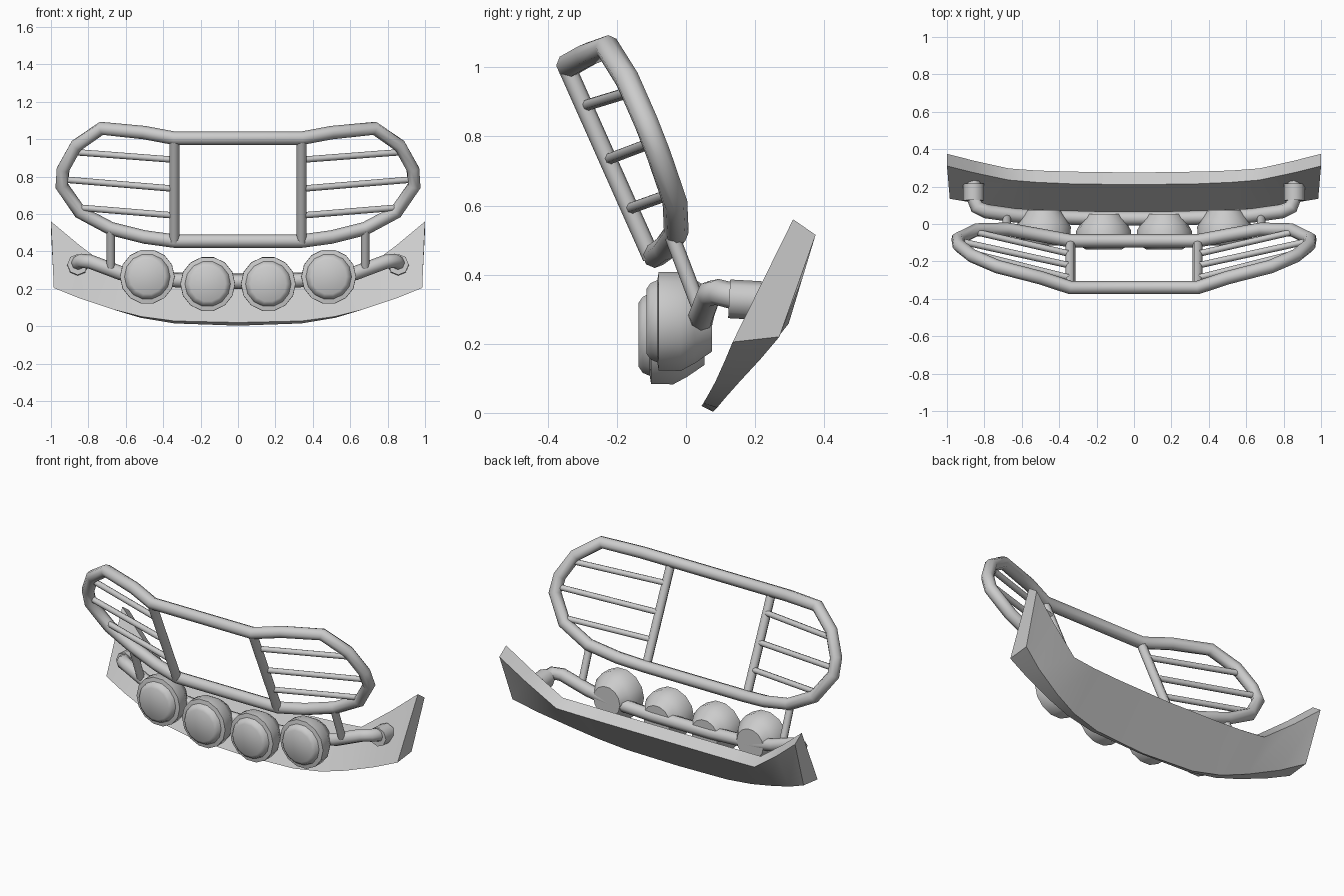
import bpy, bmesh, math
from mathutils import Matrix, Vector

if "Cube" in bpy.data.objects:
    bpy.data.objects.remove(bpy.data.objects["Cube"])

metal = bpy.data.materials.new("light_grey_metal")
metal.diffuse_color = (0.6, 0.6, 0.6, 1)
metal.use_nodes = True
metal.node_tree.nodes["Principled BSDF"].inputs["Base Color"].default_value = metal.diffuse_color


def finish(obj, angle=40):
    obj.data.materials.clear()
    obj.data.materials.append(metal)
    bpy.ops.object.select_all(action='DESELECT')
    obj.select_set(True)
    bpy.context.view_layer.objects.active = obj
    bpy.ops.object.shade_smooth_by_angle(angle=math.radians(angle))


def tube(name, pts, radius, closed=False):
    """Eight-sided round tube along a path."""
    cu = bpy.data.curves.new(name, 'CURVE')
    cu.dimensions = '3D'
    cu.bevel_depth = radius
    cu.bevel_resolution = 2
    cu.use_fill_caps = True
    sp = cu.splines.new('POLY')
    sp.points.add(len(pts) - 1)
    for p, co in zip(sp.points, pts):
        p.co = (*co, 1)
    sp.use_cyclic_u = closed
    obj = bpy.data.objects.new(name, cu)
    bpy.context.collection.objects.link(obj)
    bpy.ops.object.select_all(action='DESELECT')
    obj.select_set(True)
    bpy.context.view_layer.objects.active = obj
    bpy.ops.object.convert(target='MESH')
    finish(bpy.context.object, 50)


def mesh_object(name, bm, angle=40):
    bmesh.ops.recalc_face_normals(bm, faces=bm.faces)
    me = bpy.data.meshes.new(name)
    bm.to_mesh(me)
    bm.free()
    obj = bpy.data.objects.new(name, me)
    bpy.context.collection.objects.link(obj)
    finish(obj, angle)


def flip(pts):
    return [(-x, y, z) for x, y, z in reversed(pts)]


# Guard hoop: closed loop, swept back at the sides
half = [(.34, -.34, 1.005), (.50, -.287, 1.035), (.73, -.228, 1.058),
        (.865, -.17, .965), (.935, -.115, .84), (.942, -.08, .75),
        (.845, -.032, .61), (.68, -.028, .522), (.50, -.06, .477),
        (.34, -.09, .455)]
tube("guard_hoop", half + flip(half), .036, True)

# Posts, grille bars and struts on both sides
bars = [((.34, -.288, .89), (.89, -.15, .932)),
        ((.34, -.222, .735), (.94, -.09, .785)),
        ((.34, -.16, .592), (.86, -.04, .635))]
for side, s in (("right", 1), ("left", -1)):
    def m(p):
        return (s * p[0], p[1], p[2])
    tube(side + "_guard_post", [m((.34, -.345, 1.0)), m((.34, -.10, .45))], .026)
    for i, (a, b) in enumerate(bars):
        tube(f"{side}_grille_bar_{i + 1}", [m(a), m(b)], .017)
    tube(side + "_strut", [m((.68, -.04, .51)), m((.68, .04, .30))], .022)
    tube(side + "_mount_collar", [m((.857, .125, .33)), m((.857, .215, .325))], .056)

# Lamp bar bending back into the plate
bar = [(.857, .24, .325), (.857, .14, .337), (.84, .09, .35), (.79, .068, .345),
       (.63, .045, .285), (.48, .038, .255), (.2, .03, .238)]
tube("lamp_bar", bar + flip(bar), .038)

# Lamps: lathed profile of (depth, radius)
profile = [(0, .095), (.012, .113), (.032, .122), (.036, .146), (.10, .147),
           (.14, .125), (.19, .09)]


def lamp(name, x, y, z, n=14):
    bm = bmesh.new()
    rings = [[bm.verts.new((x + r * math.cos(2 * math.pi * k / n), y + d,
                            z + r * math.sin(2 * math.pi * k / n)))
              for k in range(n)] for d, r in profile]
    for a, b in zip(rings, rings[1:]):
        for k in range(n):
            bm.faces.new((a[k], a[(k + 1) % n], b[(k + 1) % n], b[k]))
    bm.faces.new(rings[0])
    bm.faces.new(rings[-1])
    mesh_object(name, bm, 50)


for s, side in ((1, "right"), (-1, "left")):
    lamp(side + "_outer_lamp", s * .485, -.115, .265)
    lamp(side + "_inner_lamp", s * .162, -.137, .226)

# Skid plate: four-cornered section (front top, back top, back bottom,
# front bottom) lofted across the width
sections = [
    (0, (.21, .285), (.275, .243), (.078, .003), (.045, .02)),
    (.34, (.215, .288), (.28, .246), (.09, .015), (.05, .028)),
    (.52, (.223, .293), (.286, .25), (.115, .045), (.064, .052)),
    (.67, (.235, .30), (.297, .258), (.155, .09), (.085, .09)),
    (.85, (.273, .435), (.337, .39), (.215, .155), (.112, .15)),
    (1.0, (.31, .56), (.375, .515), (.27, .22), (.135, .205)),
]
bm = bmesh.new()
loops = []
for s, secs in ((-1, sections[:0:-1]), (1, sections)):
    for x, *corners in secs:
        loops.append([bm.verts.new((s * (x - (.015 if x == 1 and i > 1 else 0)), y, z))
                      for i, (y, z) in enumerate(corners)])
for a, b in zip(loops, loops[1:]):
    for k in range(4):
        bm.faces.new((a[k], a[(k + 1) % 4], b[(k + 1) % 4], b[k]))
bm.faces.new(loops[0])
bm.faces.new(loops[-1])
mesh_object("skid_plate", bm, 35)
